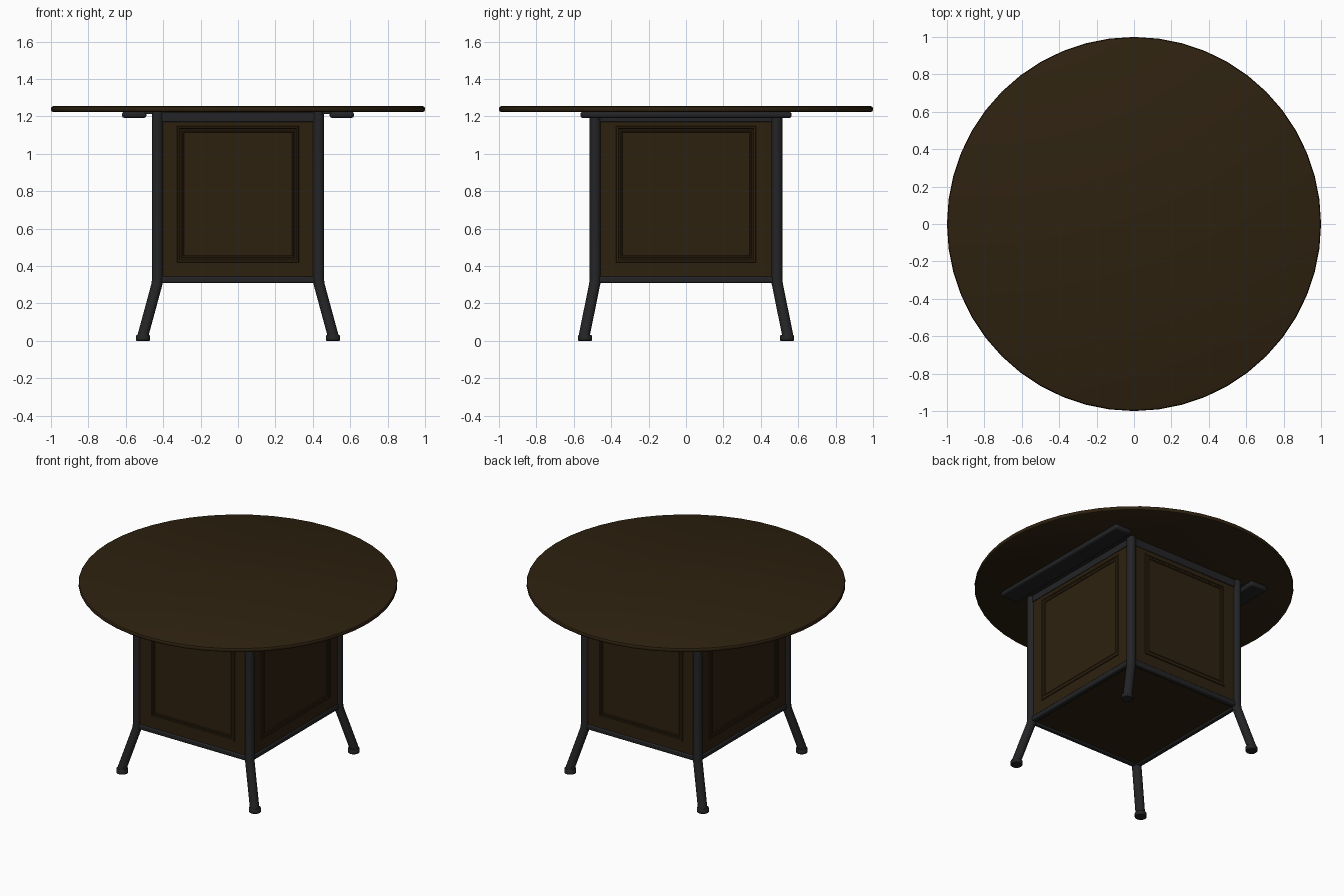
import bpy, bmesh, math
from mathutils import Vector

if "Cube" in bpy.data.objects:
    bpy.data.objects.remove(bpy.data.objects["Cube"])


def material(name, rgb):
    m = bpy.data.materials.new(name)
    m.diffuse_color = (*rgb, 1)
    m.use_nodes = True
    m.node_tree.nodes["Principled BSDF"].inputs["Base Color"].default_value = m.diffuse_color
    return m


WOOD = material("dark brown wood", (0.027, 0.0155, 0.005))
METAL = material("charcoal metal", (0.017, 0.0175, 0.019))
PX, PY = 0.43, 0.485          # post centre lines


def finish(name, bm, mat, bevel=0.0, segs=2):
    bmesh.ops.recalc_face_normals(bm, faces=bm.faces)
    me = bpy.data.meshes.new(name)
    bm.to_mesh(me)
    bm.free()
    ob = bpy.data.objects.new(name, me)
    bpy.context.collection.objects.link(ob)
    me.materials.append(mat)
    if bevel:
        b = ob.modifiers.new("edge", 'BEVEL')
        b.width, b.segments, b.limit_method = bevel, segs, 'ANGLE'
    bpy.ops.object.select_all(action='DESELECT')
    ob.select_set(True)
    bpy.context.view_layer.objects.active = ob
    bpy.ops.object.shade_smooth_by_angle(angle=math.radians(35))
    return ob


def box(name, lo, hi, mat, bevel=0.0):
    bm = bmesh.new()
    bmesh.ops.create_cube(bm, size=1)
    for v in bm.verts:
        v.co = Vector([(lo[i] + hi[i]) / 2 + v.co[i] * (hi[i] - lo[i]) for i in range(3)])
    return finish(name, bm, mat, bevel)


def lathe(name, x, y, profile, mat, n):
    """Closed solid from (radius, height) rings."""
    bm = bmesh.new()
    rings = [[bm.verts.new((x + r * math.cos(2 * math.pi * i / n),
                            y + r * math.sin(2 * math.pi * i / n), z)) for i in range(n)]
             for r, z in profile]
    for a, b in zip(rings, rings[1:]):
        for i in range(n):
            j = (i + 1) % n
            bm.faces.new((a[i], a[j], b[j], b[i]))
    bm.faces.new(rings[0])
    bm.faces.new(rings[-1])
    return finish(name, bm, mat)


def bent_leg(name, sx, sy):
    """Round post whose lower part splays outwards."""
    bm = bmesh.new()
    n, r = 16, 0.03
    rings = []
    for x, y, z in ((0.512, 0.547, 0.015), (PX + 0.003, PY + 0.003, 0.305),
                    (PX, PY, 0.33), (PX, PY, 1.225)):
        rings.append([bm.verts.new((sx * x + r * math.cos(2 * math.pi * i / n),
                                    sy * y + r * math.sin(2 * math.pi * i / n), z))
                      for i in range(n)])
    for a, b in zip(rings, rings[1:]):
        for i in range(n):
            j = (i + 1) % n
            bm.faces.new((a[i], a[j], b[j], b[i]))
    bm.faces.new(rings[0])
    bm.faces.new(rings[-1])
    return finish(name, bm, METAL)


def moulding(name, axis, sign, plane, half, z0, z1):
    """Stepped rectangular frame on a panel: outer ridge, groove, inner ridge."""
    bm = bmesh.new()
    steps = ((0, 0), (0.003, 0.006), (0.013, 0.006), (0.016, 0.002),
             (0.024, 0.002), (0.027, 0.005), (0.033, 0.005), (0.036, 0))
    rings = []
    for d, h in steps:
        ring = []
        for u, z in ((-half + d, z0 + d), (half - d, z0 + d),
                     (half - d, z1 - d), (-half + d, z1 - d)):
            w = sign * (plane + h)
            ring.append(bm.verts.new((u, w, z) if axis == 'y' else (w, u, z)))
        rings.append(ring)
    rings.append(rings[0])
    for a, b in zip(rings, rings[1:]):
        for i in range(4):
            j = (i + 1) % 4
            bm.faces.new((a[i], a[j], b[j], b[i]))
    return finish(name, bm, WOOD)


# Round top with softened rim
lathe("table_top", 0, 0, [(0.987, 1.223), (0.996, 1.227), (1.0, 1.234), (1.0, 1.244),
                          (0.996, 1.251), (0.987, 1.255)], WOOD, 48)

# Panelled cabinet body
box("cabinet_body", (-0.44, -0.495, 0.32), (0.44, 0.495, 1.222), WOOD)

for s, side in ((-1, "front"), (1, "back")):
    moulding(side + "_moulding", 'y', s, 0.495, 0.325, 0.42, 1.15)
    y = s * PY
    box(side + "_bottom_rail", (-PX, y - 0.018, 0.31), (PX, y + 0.018, 0.345), METAL, 0.008)
    box(side + "_top_rail", (-PX, y - 0.016, 1.17), (PX, y + 0.016, 1.224), METAL, 0.004)

for s, side in ((-1, "left"), (1, "right")):
    moulding(side + "_moulding", 'x', s, 0.44, 0.375, 0.42, 1.15)
    x = s * PX
    box(side + "_bottom_rail", (x - 0.018, -PY, 0.31), (x + 0.018, PY, 0.345), METAL, 0.008)
    box(side + "_top_rail", (x - 0.016, -PY, 1.17), (x + 0.016, PY, 1.224), METAL, 0.004)
    # Support bar under the top, with a thin plate tying it to the posts
    xb = s * 0.555
    box(side + "_support_bar", (xb - 0.065, -0.565, 1.192), (xb + 0.065, 0.565, 1.225), METAL, 0.012)
    xs = sorted((s * 0.40, s * 0.50))
    box(side + "_mounting_plate", (xs[0], -0.50, 1.214), (xs[1], 0.50, 1.225), METAL)

# Legs and feet
for sx, lr in ((-1, "left"), (1, "right")):
    for sy, fb in ((-1, "front"), (1, "back")):
        bent_leg(f"{fb}_{lr}_leg", sx, sy)
        lathe(f"{fb}_{lr}_foot", sx * 0.508, sy * 0.54,
              [(0.034, 0.0), (0.038, 0.004), (0.038, 0.026), (0.034, 0.032)], METAL, 16)
